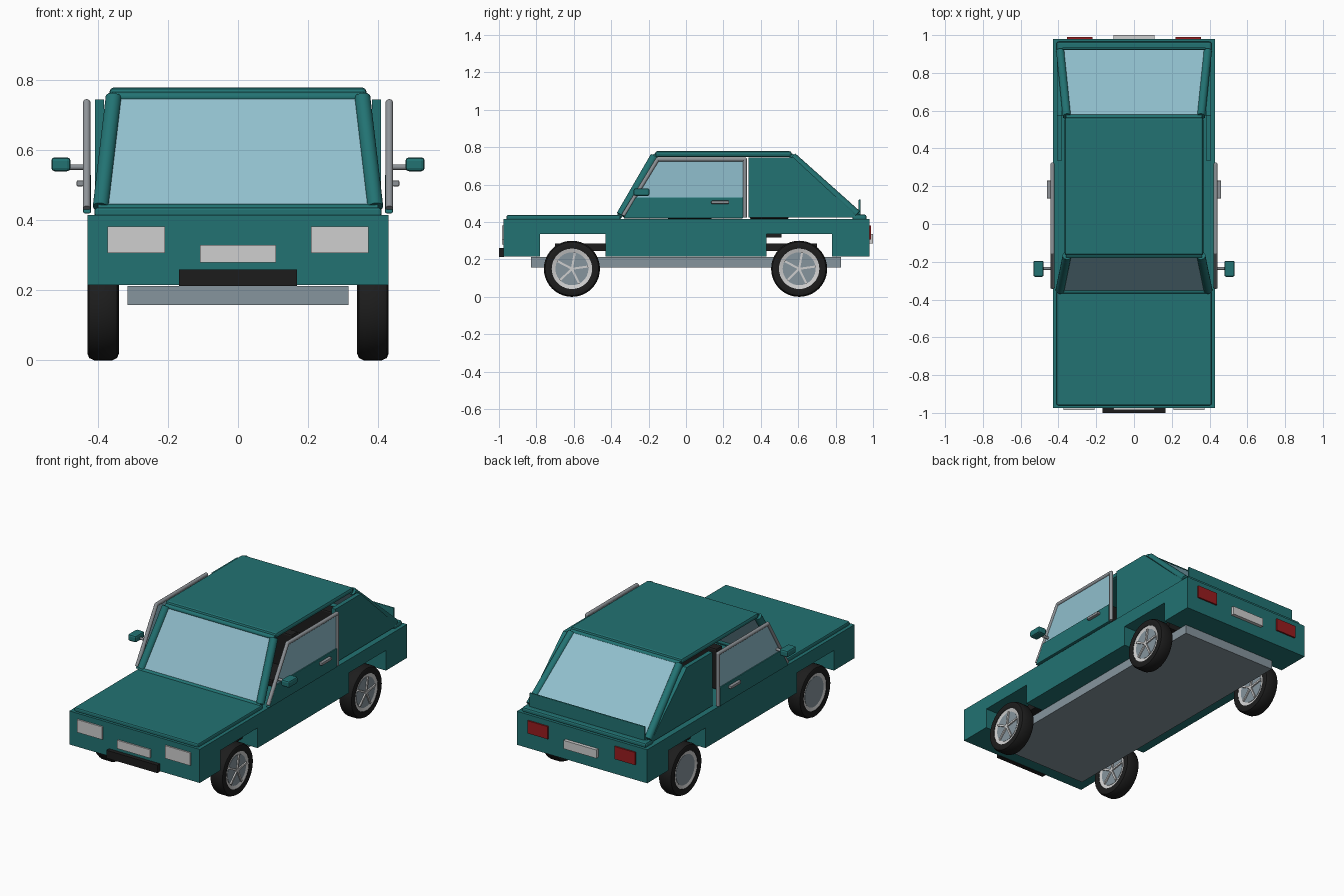
import bpy, bmesh, math
from mathutils import Vector, Matrix

if "Cube" in bpy.data.objects:
    bpy.data.objects.remove(bpy.data.objects["Cube"])


def material(name, rgb):
    m = bpy.data.materials.new(name)
    m.use_nodes = True
    m.diffuse_color = (*rgb, 1)
    m.node_tree.nodes["Principled BSDF"].inputs["Base Color"].default_value = (*rgb, 1)
    return m


TEAL = material("teal paint", (0.016, 0.17, 0.17))
GLASS = material("pale blue glass", (0.28, 0.52, 0.61))
BLACK = material("black rubber", (0.012, 0.012, 0.012))
STEEL = material("blue grey steel", (0.24, 0.30, 0.34))
TRIM = material("grey trim", (0.27, 0.29, 0.31))
PALE = material("pale grey", (0.62, 0.62, 0.62))
RED = material("red lamp", (0.32, 0.012, 0.014))


def finish(name, bm, mat, bevel=0, smooth=False):
    bmesh.ops.recalc_face_normals(bm, faces=bm.faces)
    mesh = bpy.data.meshes.new(name)
    bm.to_mesh(mesh)
    bm.free()
    mesh.materials.append(mat)
    ob = bpy.data.objects.new(name, mesh)
    bpy.context.collection.objects.link(ob)
    if bevel:
        mod = ob.modifiers.new("bevel", "BEVEL")
        mod.width, mod.segments = bevel, 2
    if smooth:
        bpy.ops.object.select_all(action="DESELECT")
        bpy.context.view_layer.objects.active = ob
        ob.select_set(True)
        bpy.ops.object.shade_smooth_by_angle(angle=math.radians(40))
    return ob


def box(name, x, y, z, mat, bevel=0):
    bm = bmesh.new()
    bmesh.ops.create_cube(bm, size=1)
    for v in bm.verts:
        v.co = [r[0] + (c + 0.5) * (r[1] - r[0]) for c, r in zip(v.co, (x, y, z))]
    return finish(name, bm, mat, bevel)


def prism(name, outline, x0, x1, mat, bevel=0):
    """Side outline of (y, z) points, extruded across x."""
    bm = bmesh.new()
    face = bm.faces.new([bm.verts.new((x0, y, z)) for y, z in outline])
    ext = bmesh.ops.extrude_face_region(bm, geom=[face])["geom"]
    bmesh.ops.translate(bm, vec=(x1 - x0, 0, 0),
                        verts=[g for g in ext if isinstance(g, bmesh.types.BMVert)])
    return finish(name, bm, mat, bevel)


def rods(name, points, r, mat):
    """Round bar following a path, with ball joints."""
    bm = bmesh.new()
    points = [Vector(p) for p in points]
    for a, b in zip(points, points[1:]):
        turn = (b - a).to_track_quat("Z", "Y").to_matrix().to_4x4()
        bmesh.ops.create_cone(bm, cap_ends=True, segments=16, radius1=r, radius2=r,
                              depth=(b - a).length,
                              matrix=Matrix.Translation((a + b) / 2) @ turn)
    for p in points[1:-1]:
        bmesh.ops.create_uvsphere(bm, u_segments=12, v_segments=8, radius=r,
                                  matrix=Matrix.Translation(p))
    return finish(name, bm, mat, smooth=True)


def sheet(name, top, bottom, mat):
    """Sloping pane from (half width, y, z) at the top and bottom edges."""
    bm = bmesh.new()
    (tx, ty, tz), (bx, by, bz) = top, bottom
    bm.faces.new([bm.verts.new(p) for p in
                  ((-tx, ty, tz), (tx, ty, tz), (bx, by, bz), (-bx, by, bz))])
    ob = finish(name, bm, mat)
    mod = ob.modifiers.new("thickness", "SOLIDIFY")
    mod.thickness, mod.offset = 0.01, 0
    return ob


def lathe(name, profile, centre, mat):
    """Spin (radius, x) points round the x axis."""
    bm = bmesh.new()
    verts = [bm.verts.new((x, 0, r)) for r, x in profile]
    edges = [bm.edges.new((verts[i - 1], verts[i])) for i in range(len(verts))]
    bmesh.ops.spin(bm, geom=verts + edges, axis=(1, 0, 0), cent=(0, 0, 0),
                   angle=math.tau, steps=40)
    bmesh.ops.remove_doubles(bm, verts=bm.verts, dist=0.0001)
    bmesh.ops.translate(bm, vec=centre, verts=bm.verts)
    return finish(name, bm, mat, smooth=True)


# Lower body with open wheel notches, chassis and running gear
ARCH, LOW, TOP = 0.335, 0.215, 0.415
outline = [(-0.975, LOW)]
for a, b in ((-0.78, -0.43), (0.43, 0.78)):
    outline += [(a, LOW), (a, ARCH), (b, ARCH), (b, LOW)]
outline += [(0.98, LOW), (0.98, TOP), (-0.975, TOP)]
prism("lower_body", outline, -0.43, 0.43, TEAL)
box("chassis", (-0.315, 0.315), (-0.83, 0.83), (0.158, 0.212), STEEL)
box("front_axle_housing", (-0.33, 0.33), (-0.7, -0.42), (0.245, 0.285), BLACK)
box("rear_axle_housing", (-0.33, 0.33), (0.42, 0.7), (0.245, 0.285), BLACK)
box("exhaust_box", (-0.33, 0.33), (0.42, 0.51), (0.318, 0.338), BLACK)

# Hood, cowl, rear deck edge and tail lip
box("hood", (-0.41, 0.41), (-0.96, -0.35), (0.41, 0.437), TEAL, 0.008)
rods("cowl_bar", [(-0.4, -0.355, 0.432), (0.4, -0.355, 0.432)], 0.014, TEAL)
box("rear_deck", (-0.41, 0.41), (0.89, 0.965), (0.41, 0.44), TEAL, 0.01)
box("tail_lip", (-0.38, 0.38), (0.922, 0.934), (0.43, 0.52), TEAL, 0.004)

# Roof, front and rear glass
box("roof", (-0.367, 0.367), (-0.165, 0.565), (0.748, 0.779), TEAL, 0.012)
rods("windshield_header", [(-0.36, -0.165, 0.752), (0.36, -0.165, 0.752)], 0.014, TEAL)
rods("rear_header", [(-0.36, 0.565, 0.752), (0.36, 0.565, 0.752)], 0.014, TEAL)
sheet("windshield", (0.345, -0.17, 0.75), (0.375, -0.35, 0.44), GLASS)
sheet("rear_window", (0.345, 0.57, 0.755), (0.37, 0.92, 0.445), GLASS)
rods("rear_window_sill", [(-0.39, 0.91, 0.44), (0.39, 0.91, 0.44)], 0.014, TEAL)

# Parts on both sides
for s, side in ((1, "left"), (-1, "right")):
    rods(side + "_front_pillar", [(s * 0.392, -0.35, 0.438), (s * 0.355, -0.168, 0.752)], 0.023, TEAL)
    rods(side + "_rear_pillar", [(s * 0.355, 0.57, 0.75), (s * 0.39, 0.915, 0.442)], 0.022, TEAL)
    prism(side + "_quarter_panel",
          [(0.335, 0.425), (0.335, 0.745), (0.575, 0.745), (0.92, 0.425)],
          s * 0.382, s * 0.408, TEAL)
    prism(side + "_door",
          [(-0.335, 0.42), (0.305, 0.42), (0.305, 0.532), (-0.27, 0.532)],
          s * 0.42, s * 0.442, TEAL, 0.004)
    prism(side + "_door_window",
          [(-0.275, 0.53), (-0.155, 0.735), (0.31, 0.735), (0.31, 0.53)],
          s * 0.427, s * 0.435, GLASS)
    rods(side + "_door_frame",
         [(s * 0.432, -0.335, 0.435), (s * 0.432, -0.152, 0.735),
          (s * 0.432, 0.315, 0.735), (s * 0.432, 0.315, 0.425)], 0.011, TRIM)
    hx = sorted((s * 0.44, s * 0.461))
    box(side + "_door_handle", hx, (0.135, 0.23), (0.497, 0.514), TRIM, 0.004)
    rods(side + "_mirror_arm", [(s * 0.435, -0.235, 0.552), (s * 0.485, -0.235, 0.552)], 0.008, TRIM)
    box(side + "_mirror", sorted((s * 0.478, s * 0.533)), (-0.28, -0.195),
        (0.54, 0.58), TEAL, 0.01)
    box(side + "_headlight", sorted((s * 0.208, s * 0.373)), (-0.984, -0.972),
        (0.306, 0.382), PALE)
    box(side + "_tail_lamp", sorted((s * 0.22, s * 0.355)), (0.978, 0.989),
        (0.307, 0.382), RED)
    # Front seats
    seat = sorted((s * 0.06, s * 0.3))
    box(side + "_seat_cushion", seat, (-0.1, 0.14), (0.415, 0.46), BLACK, 0.01)
    box(side + "_seat_back", seat, (0.08, 0.14), (0.42, 0.66), BLACK, 0.01)

box("rear_bench", (-0.33, 0.33), (0.34, 0.55), (0.415, 0.46), BLACK, 0.01)
box("rear_bench_back", (-0.33, 0.33), (0.48, 0.55), (0.42, 0.64), BLACK, 0.01)

# Plates and front intake
box("front_plate", (-0.108, 0.108), (-0.984, -0.97), (0.28, 0.33), PALE)
box("rear_plate", (-0.108, 0.108), (0.978, 1.0), (0.285, 0.335), PALE)
box("front_intake", (-0.168, 0.168), (-1.0, -0.972), (0.213, 0.26), BLACK)

# Wheels, all facing the same way, with five spokes on one face
TYRE = [(0.108, -0.04), (0.13, -0.045), (0.143, -0.04), (0.15, -0.025),
        (0.15, 0.025), (0.143, 0.04), (0.13, 0.045), (0.108, 0.04)]
RIM = [(0.08, -0.03), (0.109, -0.038), (0.109, 0.038), (0.08, 0.03)]
HUB = [(0, -0.034), (0.088, -0.034), (0.088, 0.034), (0, 0.034)]
for end, y in (("front", -0.61), ("rear", 0.605)):
    for side, x in (("left", 0.385), ("right", -0.385)):
        name, c = end + "_" + side, Vector((x, y, 0.15))
        lathe(name + "_tyre", TYRE, c, BLACK)
        lathe(name + "_rim", RIM, c, PALE)
        lathe(name + "_hub", HUB, c, STEEL)
        bm = bmesh.new()
        for i in range(5):
            spin = Matrix.Rotation(math.radians(-10 + 72 * i), 4, "X")
            bmesh.ops.create_cube(bm, size=1, matrix=Matrix.Translation(c) @ spin
                                  @ Matrix.Translation((0.036, 0, 0.044))
                                  @ Matrix.Diagonal((0.012, 0.011, 0.088, 1)))
        finish(name + "_spokes", bm, PALE)
